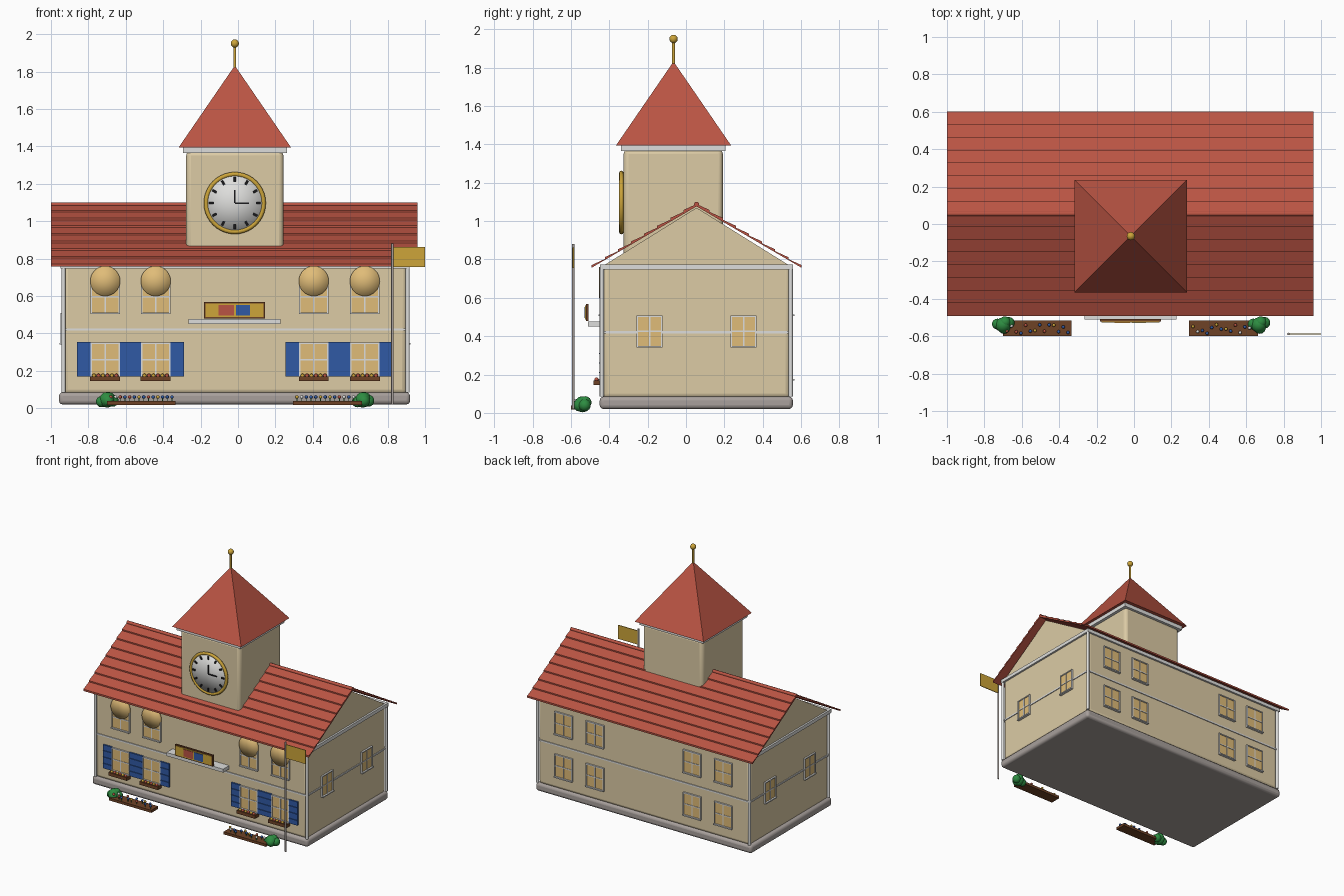
import bpy, bmesh, math, random
from mathutils import Matrix, Vector

if "Cube" in bpy.data.objects:
    bpy.data.objects.remove(bpy.data.objects["Cube"])
random.seed(4)

def mat(name, r, g, b):
    m = bpy.data.materials.new(name)
    lin = lambda c: ((c / 255 + 0.055) / 1.055) ** 2.4 if c > 10 else c / 3295
    m.diffuse_color = (lin(r), lin(g), lin(b), 1)
    m.use_nodes = True
    m.node_tree.nodes["Principled BSDF"].inputs["Base Color"].default_value = m.diffuse_color
    return m

CREAM = mat("cream wall", 220, 203, 165)
RED = mat("roof red", 186, 84, 67)
TRIM = mat("pale trim", 222, 222, 220)
STONE = mat("plinth grey", 168, 160, 156)
GOLD = mat("gold", 205, 165, 58)
GLASS = mat("warm glass", 224, 188, 120)
BLUE = mat("shutter blue", 48, 90, 165)
BROWN = mat("wood brown", 110, 66, 38)
GREEN = mat("leaf green", 45, 140, 65)
BLACK = mat("black", 25, 25, 28)
CX, CY = -0.017, 0.055            # house centre
X0, X1, Y0, Y1 = -0.935, 0.903, -0.435, 0.545   # wall limits
TX, TY = -0.017, -0.065           # tower centre

def finish(name, bm, mats, smooth=None, bevel=0):
    me = bpy.data.meshes.new(name)
    bmesh.ops.recalc_face_normals(bm, faces=bm.faces)
    bm.to_mesh(me)
    bm.free()
    for m in mats:
        me.materials.append(m)
    ob = bpy.data.objects.new(name, me)
    bpy.context.collection.objects.link(ob)
    if bevel:
        b = ob.modifiers.new("bevel", 'BEVEL')
        b.width, b.segments = bevel, 3
        smooth = smooth or 40
    if smooth:
        bpy.context.view_layer.objects.active = ob
        ob.select_set(True)
        bpy.ops.object.shade_smooth_by_angle(angle=math.radians(smooth))
        ob.select_set(False)
    return ob

def boxes(name, items, mtx=Matrix(), bevel=0):
    """items: (x0, x1, y0, y1, z0, z1, material)"""
    bm, mats = bmesh.new(), []
    for x0, x1, y0, y1, z0, z1, m in items:
        if m not in mats:
            mats.append(m)
        t = Matrix.Translation(((x0 + x1) / 2, (y0 + y1) / 2, (z0 + z1) / 2))
        s = Matrix.Diagonal((x1 - x0, y1 - y0, z1 - z0, 1))
        vs = bmesh.ops.create_cube(bm, size=1, matrix=mtx @ t @ s)['verts']
        for f in {f for v in vs for f in v.link_faces}:
            f.material_index = mats.index(m)
    return finish(name, bm, mats, bevel=bevel)

def cyl(name, p, q, r, m, seg=16, r2=None, smooth=40):
    p, q = Vector(p), Vector(q)
    bm = bmesh.new()
    rot = (q - p).to_track_quat('Z', 'Y').to_matrix().to_4x4()
    bmesh.ops.create_cone(bm, cap_ends=True, cap_tris=True, segments=seg, radius1=r,
                          radius2=r if r2 is None else r2, depth=(q - p).length,
                          matrix=Matrix.Translation((p + q) / 2) @ rot)
    return finish(name, bm, [m], smooth)

def balls(name, items, seg=10):
    """items: (centre, radius, material)"""
    bm, mats = bmesh.new(), []
    for c, r, m in items:
        if m not in mats:
            mats.append(m)
        vs = bmesh.ops.create_uvsphere(bm, u_segments=seg, v_segments=max(5, seg // 2), radius=r,
                                       matrix=Matrix.Translation(c))['verts']
        for f in {f for v in vs for f in v.link_faces}:
            f.material_index = mats.index(m)
    return finish(name, bm, mats, 60)

def prism(name, pts, x0, x1, m):
    """extrude a (y, z) profile along x"""
    bm = bmesh.new()
    f = bm.faces.new([bm.verts.new((x0, y, z)) for y, z in pts])
    g = bmesh.ops.extrude_face_region(bm, geom=[f])['geom']
    bmesh.ops.translate(bm, verts=[v for v in g if isinstance(v, bmesh.types.BMVert)], vec=(x1 - x0, 0, 0))
    return finish(name, bm, [m])

# plinth, walls, gables
boxes("plinth", [(-0.957, 0.92, -0.45, 0.557, 0.02, 0.085, STONE)], bevel=0.02)
boxes("walls", [(X0, X1, Y0, Y1, 0.075, 0.77, CREAM)], bevel=0.025)
prism("gable", [(Y0, 0.765), (Y1, 0.765), (CY, 1.07)], X0, X1, CREAM)

# string course, cornice, corner pipes
for n, z0, z1, d in (("string_course", 0.415, 0.427, 0.006), ("cornice", 0.748, 0.775, 0.014)):
    boxes(n, [(X0 - d, X1 + d, Y0 - d, Y0 + .01, z0, z1, TRIM), (X0 - d, X1 + d, Y1 - .01, Y1 + d, z0, z1, TRIM),
              (X0 - d, X0 + .01, Y0, Y1, z0, z1, TRIM), (X1 - .01, X1 + d, Y0, Y1, z0, z1, TRIM)])
for x in (X0 + 0.002, X1 + 0.004):
    for y in (Y0 - 0.004, Y1 + 0.001):
        cyl("corner_pipe", (x, y, 0.085), (x, y, 0.76), 0.011, TRIM, 12)

# roof: stepped courses on each slope, plus a ridge
ROWS, RUN, LOW, HIGH = 8, 0.547, 0.757, 1.085
for s in (-1, 1):
    pts = [(CY, HIGH - 0.008), (CY + s * RUN, LOW)]
    for i in range(ROWS):
        a, b = 1 - i / ROWS, 1 - (i + 1) / ROWS
        pts.append((CY + s * RUN * a, LOW + (HIGH - LOW) * (1 - a) + 0.014))
        pts.append((CY + s * RUN * b, LOW + (HIGH - LOW) * (1 - b) + 0.004))
    prism("roof_slope", pts, -1.0, 0.96, RED)
cyl("roof_ridge", (-1.0, CY, 1.088), (0.96, CY, 1.088), 0.013, RED, 10)

# clock tower
boxes("tower", [(TX - .26, TX + .26, TY - .26, TY + .257, 0.78, 1.375, CREAM)], bevel=0.025)
boxes("tower_cornice", [(TX - .278, TX + .278, TY - .275, TY + .272, 1.365, 1.397, TRIM)])
bm = bmesh.new()
bmesh.ops.create_cone(bm, cap_ends=True, segments=4, radius1=0.3 * math.sqrt(2), radius2=0, depth=0.437,
                      matrix=Matrix.Translation((TX, TY, 1.6135)) @ Matrix.Rotation(math.pi / 4, 4, 'Z'))
finish("tower_roof", bm, [RED])
cyl("finial_rod", (TX, TY, 1.80), (TX, TY, 1.95), 0.008, GOLD, 10)
balls("finial_ball", [((TX, TY, 1.95), 0.022, GOLD)], 16)

# clock: face, ring, ticks, hands
CZ, FY = 1.097, TY - 0.26
cyl("clock_face", (TX, FY + .01, CZ), (TX, FY - 0.018, CZ), 0.155, TRIM, 40, smooth=180)
bpy.ops.mesh.primitive_torus_add(location=(TX, FY - 0.012, CZ), rotation=(math.pi / 2, 0, 0), major_radius=0.154,
                                 minor_radius=0.012, major_segments=40, minor_segments=8)
ring = bpy.context.object
ring.name = "clock_ring"
ring.data.materials.append(GOLD)
bpy.ops.object.shade_smooth()
ring.select_set(False)
for k in range(12):
    m = Matrix.Translation((TX, 0, CZ)) @ Matrix.Rotation(k * math.pi / 6, 4, 'Y')
    boxes("clock_tick", [(-.006, .006, FY - .023, FY - .016, 0.112, 0.138, BLACK)], m)
boxes("clock_hands", [(TX - .004, TX + .004, FY - .025, FY - .016, CZ, CZ + .07, BLACK),
                      (TX, TX + .075, FY - .025, FY - .016, CZ - .005, CZ + .003, BLACK)])

def window(origin, angle, w, h):
    """glass, frame, glazing bars and sill, facing -y before turning"""
    a, t, f = w / 2, 0.008, -0.013
    m = Matrix.Translation(origin) @ Matrix.Rotation(angle, 4, 'Z')
    boxes("window", [(-a, a, -.007, .004, 0, h, GLASS), (-a - t, -a, f, .004, 0, h, TRIM), (a, a + t, f, .004, 0, h, TRIM),
                     (-a - t, a + t, f, .004, h, h + t, TRIM), (-a - t, a + t, -.02, .004, -.009, 0, TRIM),
                     (-.004, .004, -.011, .004, 0, h, TRIM), (-a, a, -.0105, .004, h / 2 - .004, h / 2 + .004, TRIM)], m)

for x in (-0.71, -0.44, 0.405, 0.678):
    for z in (0.178, 0.513):
        window((x, Y0, z), 0, 0.14, 0.165)
        window((x, Y1, z), math.pi, 0.14, 0.165)
    # round window heads upstairs
    cyl("window_head", (x, Y0 + .004, 0.68), (x, Y0 - 0.018, 0.68), 0.08, GLASS, 32, smooth=180)
    # slatted shutters
    for s in (-1, 1):
        c = x + s * 0.114
        boxes("shutter", [(c - .038, c + .038, Y0 - .012, Y0 + .004, 0.17, 0.355, BLUE)] +
              [(c - .034, c + .034, Y0 - .018, Y0 - .01, z - .002, z + .002, BLUE) for z in (0.21, 0.26, 0.31)])
    # flower box with blooms
    boxes("flower_box", [(x - .08, x + .08, -0.482, Y0, 0.145, 0.17, BROWN)])
    balls("box_flowers", [((x - .06 + .024 * k, -0.467, 0.174), 0.011, (GOLD, RED)[k % 2]) for k in range(6)], 8)
for y in (-0.19, 0.30):
    window((X0, y, 0.35), -math.pi / 2, 0.12, 0.15)
    window((X1, y, 0.35), math.pi / 2, 0.12, 0.15)

# balcony slab and painted panel
boxes("balcony", [(-0.265, 0.228, -0.51, Y0, 0.45, 0.477, TRIM)])
boxes("panel", [(-0.182, 0.145, -0.522, -0.508, 0.48, 0.568, BROWN), (-0.174, 0.137, -0.526, -0.51, 0.488, 0.56, GOLD),
                (-0.103, -0.022, -0.53, -0.51, 0.496, 0.553, RED), (-0.012, 0.065, -0.53, -0.51, 0.496, 0.553, BLUE)])

# flagpole and flag
cyl("flagpole", (0.826, -0.588, 0.02), (0.826, -0.588, 0.88), 0.007, STONE, 10)
boxes("flag", [(0.83, 1.0, -0.591, -0.585, 0.755, 0.863, GOLD)])

# flower beds and bushes
for x0, x1, bx in ((-0.70, -0.333, -0.70), (0.295, 0.663, 0.668)):
    boxes("flower_bed", [(x0, x1, -0.60, -0.515, 0.018, 0.038, BROWN)])
    blooms, stems = [], []
    for k in range(14):
        x, y = x0 + 0.02 + (x1 - x0 - .04) * k / 13, random.uniform(-0.585, -0.53)
        blooms.append(((x, y, 0.06), 0.0095, (RED, GOLD, BLUE, TRIM)[random.randrange(4)]))
        stems.append((x - .002, x + .002, y - .002, y + .002, 0.03, 0.055, GREEN))
    balls("bed_flowers", blooms, 8)
    boxes("flower_stems", stems)
    balls("bush", [((bx, -0.54, 0.045), 0.042, GREEN), ((bx - .03, -0.535, 0.035), 0.03, GREEN),
                   ((bx + .03, -0.528, 0.04), 0.032, GREEN), ((bx + .005, -0.555, 0.04), 0.033, GREEN),
                   ((bx + .01, -0.525, 0.055), 0.032, GREEN)], 14)
